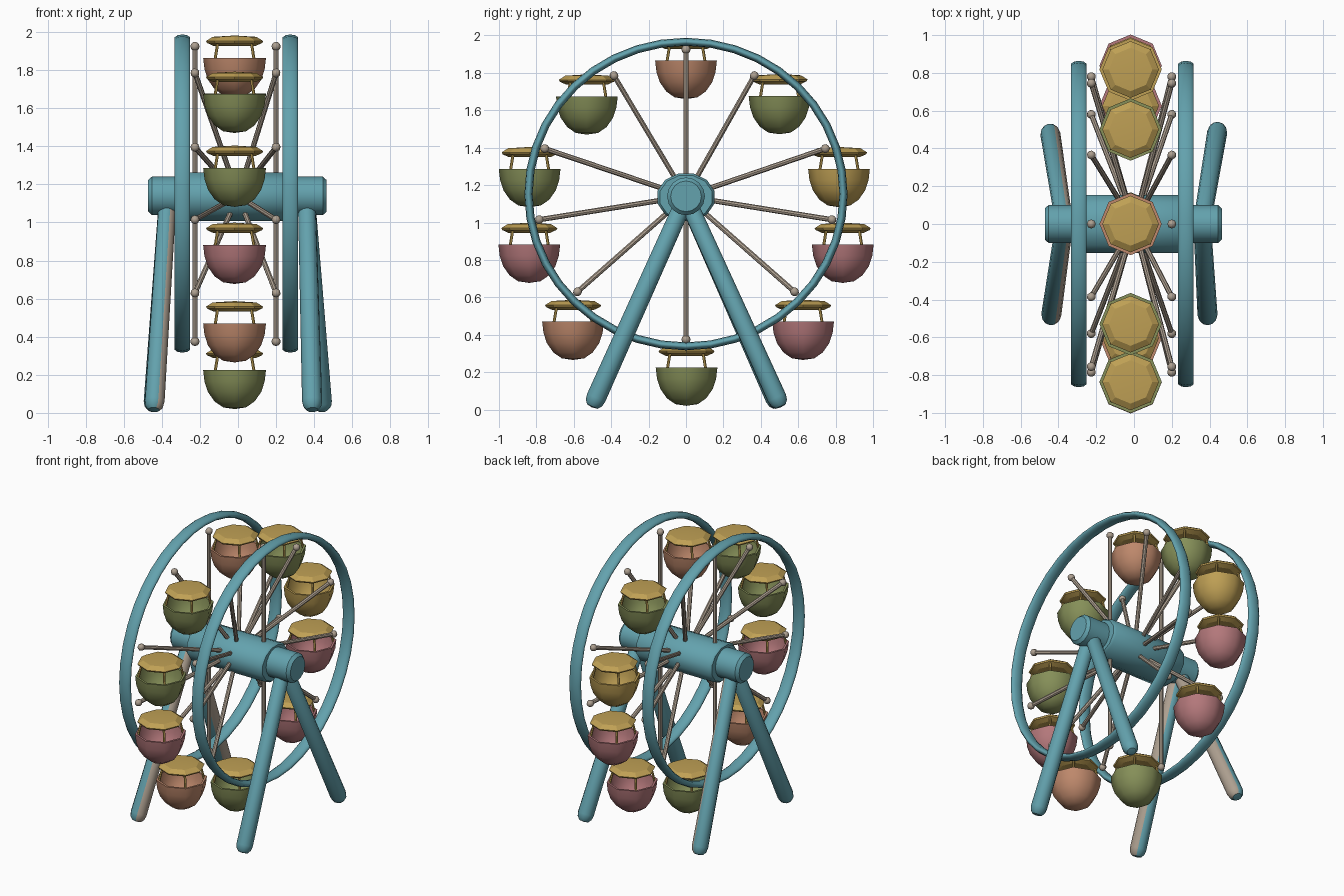
import bpy, bmesh, math
from mathutils import Vector, Matrix

if "Cube" in bpy.data.objects:
    bpy.data.objects.remove(bpy.data.objects["Cube"])


def material(name, rgb):
    m = bpy.data.materials.new(name)
    m.diffuse_color = (*rgb, 1)
    m.use_nodes = True
    m.node_tree.nodes["Principled BSDF"].inputs["Base Color"].default_value = m.diffuse_color
    return m


TEAL = material("teal", (0.125, 0.36, 0.42))
BEIGE = material("warm grey", (0.42, 0.35, 0.28))
GREEN = material("olive green", (0.24, 0.28, 0.10))
ORANGE = material("terracotta", (0.52, 0.25, 0.15))
PINK = material("dusty rose", (0.46, 0.19, 0.20))
YELLOW = material("ochre", (0.52, 0.35, 0.09))


def lathe(name, profile, sides, mat, matrix, turn=0.0, angle=40):
    """Spin (radius, height) points around local z, then place with matrix."""
    bm = bmesh.new()
    rings = []
    for r, h in profile:
        if r < 1e-6:
            rings.append([bm.verts.new((0, 0, h))])
        else:
            rings.append([bm.verts.new((r * math.cos(turn + 2 * math.pi * i / sides),
                                        r * math.sin(turn + 2 * math.pi * i / sides), h))
                          for i in range(sides)])
    for a, b in zip(rings, rings[1:]):
        for i in range(sides):
            j = (i + 1) % sides
            if len(a) == 1:
                bm.faces.new((a[0], b[i], b[j]))
            elif len(b) == 1:
                bm.faces.new((a[i], a[j], b[0]))
            else:
                bm.faces.new((a[i], a[j], b[j], b[i]))
    bmesh.ops.transform(bm, matrix=matrix, verts=bm.verts)
    bmesh.ops.recalc_face_normals(bm, faces=bm.faces)
    me = bpy.data.meshes.new(name)
    bm.to_mesh(me)
    bm.free()
    me.materials.append(mat)
    ob = bpy.data.objects.new(name, me)
    bpy.context.collection.objects.link(ob)
    smooth(ob, angle)
    return ob


def smooth(ob, angle):
    bpy.ops.object.select_all(action='DESELECT')
    ob.select_set(True)
    bpy.context.view_layer.objects.active = ob
    bpy.ops.object.shade_smooth_by_angle(angle=math.radians(angle))


def along(a, b):
    """Matrix placing local z on the line a to b, and the line's length."""
    a, b = Vector(a), Vector(b)
    d = b - a
    return Matrix.Translation(a) @ d.to_track_quat('Z', 'Y').to_matrix().to_4x4(), d.length


HUB_Z = 1.14
CX = -0.013

# Axle with chamfered ends, and the wider hub between the rims
m, length = along((-0.472, 0, HUB_Z), (0.466, 0, HUB_Z))
lathe("axle", [(0, 0), (0.082, 0), (0.101, 0.02), (0.101, length - 0.02),
               (0.082, length), (0, length)], 16, TEAL, m)
m, length = along((-0.3, 0, 0), (0.29, 0, 0))
m = Matrix.Translation((0, 0, HUB_Z - 0.005)) @ Matrix.Diagonal((1, 1, 0.83, 1)) @ m
lathe("hub", [(0, 0), (0.145, 0), (0.158, 0.015), (0.158, length - 0.015),
              (0.145, length), (0, length)], 12, TEAL, m, math.pi / 12)

# Two flattened rims
for side, x in (("left", -0.292), ("right", 0.275)):
    bpy.ops.mesh.primitive_torus_add(major_segments=40, minor_segments=10,
                                     major_radius=0.842, minor_radius=0.022,
                                     location=(x, 0, 1.152), rotation=(0, math.pi / 2, 0))
    rim = bpy.context.object
    rim.name = side + "_rim"
    rim.scale = (0.967, 1, 1.95)
    rim.data.materials.append(TEAL)
    smooth(rim, 60)

# Splayed support legs with rounded ends
for name, top_x, foot_x, foot_y in (("left_front_leg", -0.372, -0.44, -0.495),
                                    ("left_back_leg", -0.372, -0.445, 0.49),
                                    ("right_front_leg", 0.362, 0.39, -0.495),
                                    ("right_back_leg", 0.362, 0.443, 0.5)):
    foot = Vector((foot_x, foot_y, 0.03))
    top = Vector((top_x, math.copysign(0.02, foot_y), 1.09))
    m, L = along(foot, top)
    leg = lathe(name, [(0, -0.02), (0.03, -0.015), (0.047, 0.005), (0.053, 0.035),
                       (0.047, L - 0.03), (0.035, L - 0.008), (0, L)], 12, TEAL, m)
    # Inner faces of the left legs are warm grey
    if top_x < 0:
        leg.data.materials.append(BEIGE)
        for p in leg.data.polygons:
            if p.normal.x > 0.4:
                p.material_index = 1

# Spokes with ball tips; the vertical ones run parallel, the rest spread out
TIPS = [(0, 1.925), (0.365, 1.785), (0.745, 1.395), (0.78, 1.015), (0.58, 0.63),
        (0, 0.375), (-0.58, 0.63), (-0.785, 1.015), (-0.755, 1.395), (-0.385, 1.785)]
for side in (-1, 1):
    for i, (y, z) in enumerate(TIPS):
        x = CX + side * 0.213
        start = (x if y == 0 else 0, 0, HUB_Z)
        m, L = along(start, (x, y, z))
        lathe(f"spoke_{i}", [(0, 0), (0.014, 0), (0.014, L), (0, L)], 8, BEIGE, m)
        ball = [(0.024 * math.sin(math.pi * k / 6), L - 0.024 * math.cos(math.pi * k / 6))
                for k in range(7)]
        lathe(f"spoke_ball_{i}", ball, 8, BEIGE, m, angle=60)

# Gondolas: y, height of the bowl's rim, colour
CABINS = [(0, 1.865, ORANGE), (0.5, 1.677, GREEN), (0.818, 1.287, YELLOW),
          (0.838, 0.882, PINK), (0.626, 0.47, PINK), (0.003, 0.225, GREEN),
          (-0.604, 0.47, ORANGE), (-0.838, 0.882, PINK), (-0.836, 1.287, GREEN),
          (-0.53, 1.675, GREEN)]
BOWL = [(0, -0.205), (0.06, -0.196), (0.105, -0.165), (0.14, -0.115), (0.158, -0.06),
        (0.165, 0), (0.15, 0), (0.143, -0.06), (0.12, -0.12), (0.075, -0.165), (0, -0.18)]
ROOF = [(0, 0.117), (0.115, 0.11), (0.15, 0.088), (0.145, 0.078), (0.11, 0.062), (0, 0.08)]
for i, (y, z, colour) in enumerate(CABINS):
    centre = Vector((CX - 0.005, y, z))
    m = Matrix.Translation(centre)
    lathe(f"gondola_bowl_{i}", BOWL, 8, colour, m, angle=50)
    lathe(f"gondola_roof_{i}", ROOF, 8, YELLOW, m, angle=20)
    for sx in (-1, 1):
        for sy in (-1, 1):
            pm, L = along(centre + Vector((sx * 0.106, sy * 0.106, -0.03)),
                          centre + Vector((sx * 0.088, sy * 0.088, 0.08)))
            lathe(f"gondola_post_{i}", [(0, 0), (0.008, 0), (0.008, L), (0, L)], 6, YELLOW, pm)
